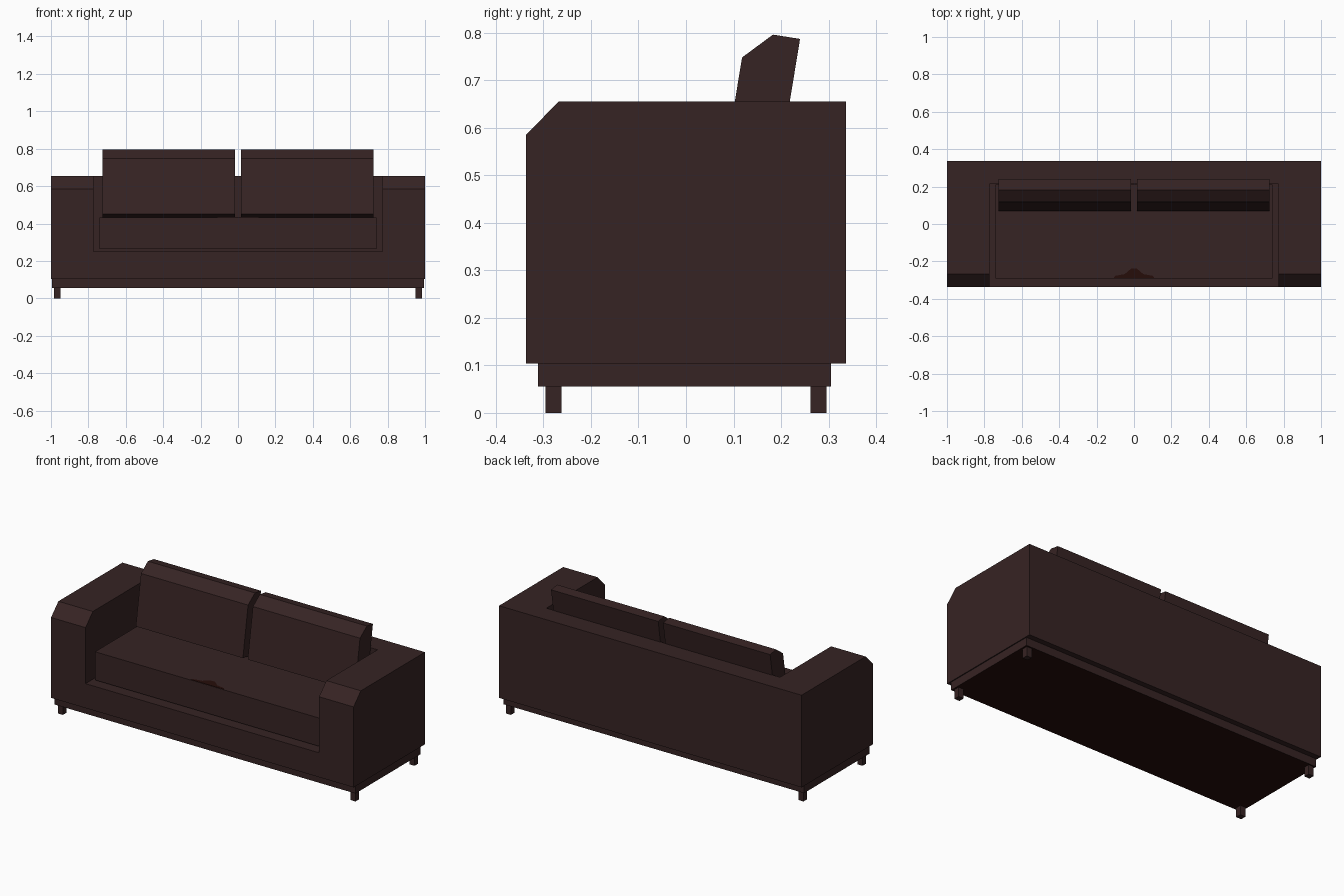
import bpy
import bmesh

cube = bpy.data.objects.get("Cube")
if cube:
    bpy.data.objects.remove(cube, do_unlink=True)


def make_material(name, rgb):
    mat = bpy.data.materials.new(name)
    mat.use_nodes = True
    color = (*rgb, 1.0)
    mat.diffuse_color = color
    mat.node_tree.nodes["Principled BSDF"].inputs["Base Color"].default_value = color
    return mat


leather = make_material("dark brown leather", (0.037, 0.017, 0.017))
lining = make_material("deep red lining", (0.019, 0.004, 0.003))


def extrude_profile(name, points, axis, start, end, mat=leather):
    """Extrude a closed 2D outline along x (y, z outline) or z (x, y outline)."""
    bm = bmesh.new()
    if axis == "x":
        verts = [bm.verts.new((start, a, b)) for a, b in points]
        move = (end - start, 0, 0)
    else:
        verts = [bm.verts.new((a, b, start)) for a, b in points]
        move = (0, 0, end - start)
    cap = bm.faces.new(verts)
    result = bmesh.ops.extrude_face_region(bm, geom=[cap])
    moved = [v for v in result["geom"] if isinstance(v, bmesh.types.BMVert)]
    bmesh.ops.translate(bm, verts=moved, vec=move)
    bmesh.ops.recalc_face_normals(bm, faces=bm.faces)
    mesh = bpy.data.meshes.new(name)
    bm.to_mesh(mesh)
    bm.free()
    mesh.materials.append(mat)
    obj = bpy.data.objects.new(name, mesh)
    bpy.context.collection.objects.link(obj)
    return obj


def box(name, x, y, z, mat=leather):
    outline = [(x[0], y[0]), (x[1], y[0]), (x[1], y[1]), (x[0], y[1])]
    return extrude_profile(name, outline, "z", z[0], z[1], mat)


# Body: one block with a sloped front top edge, hollowed out for the seat
side = [(-0.337, 0.104), (0.337, 0.104), (0.337, 0.655),
        (-0.268, 0.655), (-0.337, 0.585)]
body = extrude_profile("sofa_body", side, "x", -1, 1)
cutter = box("seat_cutter", (-0.772, 0.772), (-0.5, 0.215), (0.25, 1))
cutter.hide_render = True
hollow = body.modifiers.new("seat_hollow", "BOOLEAN")
hollow.operation = "DIFFERENCE"
hollow.solver = "EXACT"
hollow.object = cutter
bpy.context.view_layer.objects.active = body
bpy.ops.object.modifier_apply(modifier=hollow.name)
bpy.data.objects.remove(cutter, do_unlink=True)

# Plinth with a lined underside
plinth = box("plinth", (-0.994, 0.994), (-0.311, 0.305), (0.056, 0.104))
plinth.data.materials.append(lining)
for face in plinth.data.polygons:
    if face.normal.z < -0.5:
        face.material_index = 1

# Seat cushion and the small patch on its front edge
box("seat_cushion", (-0.741, 0.741), (-0.292, 0.21), (0.263, 0.432))
patch = [(-0.11, -0.29), (0.11, -0.29), (0.10, -0.277), (0.05, -0.268),
         (0.015, -0.238), (-0.015, -0.238), (-0.05, -0.268), (-0.10, -0.277)]
extrude_profile("cushion_patch", patch, "z", 0.432, 0.434, lining)

# Leaning back cushions
back = [(0.069, 0.45), (0.118, 0.748), (0.183, 0.796),
        (0.24, 0.787), (0.182, 0.433)]
for label, sign in (("left", 1), ("right", -1)):
    extrude_profile(f"back_cushion_{label}", back, "x", sign * 0.016, sign * 0.724)

# Legs
for side_name, sx in (("left", 1), ("right", -1)):
    for end_name, sy in (("front", -1), ("back", 1)):
        box(f"{end_name}_{side_name}_leg", (sx * 0.95, sx * 0.984),
            (sy * 0.262, sy * 0.296), (0, 0.056))
